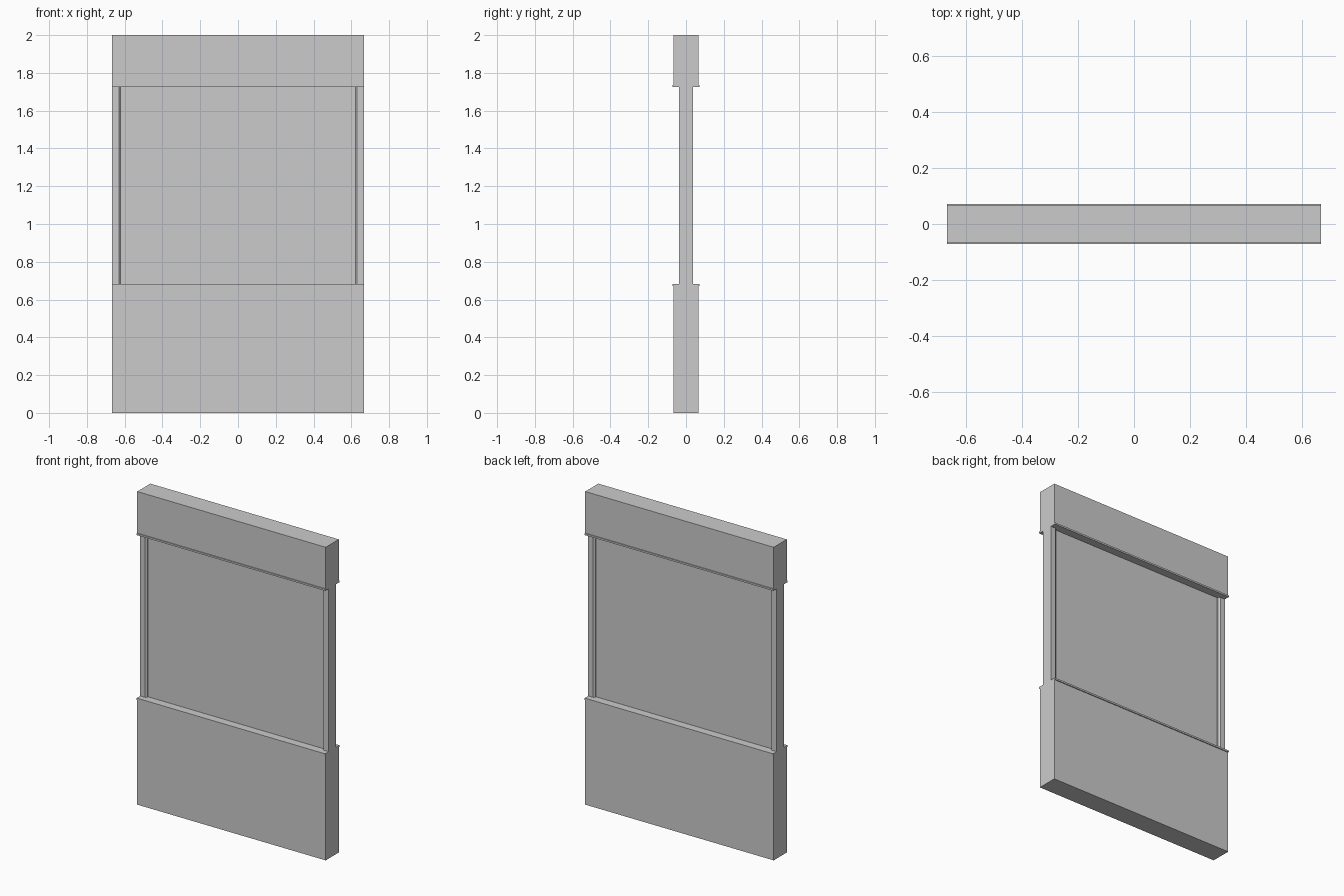
import bpy, bmesh

if "Cube" in bpy.data.objects:
    bpy.data.objects.remove(bpy.data.objects["Cube"])

HALF = 0.666              # half width of the panel
SILL, HEAD = 0.683, 1.724  # opening bottom and top


def extrude_profile(name, points, start, end, axis):
    """Prism from a 2D profile: axis 'x' uses (y, z) points, axis 'z' uses (x, y)."""
    bm = bmesh.new()
    place = (lambda p, t: (t, p[0], p[1])) if axis == 'x' else (lambda p, t: (p[0], p[1], t))
    a = [bm.verts.new(place(p, start)) for p in points]
    b = [bm.verts.new(place(p, end)) for p in points]
    n = len(points)
    bm.faces.new(a)
    bm.faces.new(b[::-1])
    for i in range(n):
        j = (i + 1) % n
        bm.faces.new((a[i], a[j], b[j], b[i]))
    bmesh.ops.recalc_face_normals(bm, faces=bm.faces)
    mesh = bpy.data.meshes.new(name)
    bm.to_mesh(mesh)
    bm.free()
    obj = bpy.data.objects.new(name, mesh)
    bpy.context.collection.objects.link(obj)
    return obj


def slab(name, half_depth, z0, z1):
    d = half_depth
    return extrude_profile(name, [(-d, z0), (d, z0), (d, z1), (-d, z1)], -HALF, HALF, 'x')


# Solid wall below and above the opening
slab("lower_wall", 0.066, 0.0, SILL - 0.011)
slab("upper_wall", 0.066, HEAD + 0.011, 2.0)

# Thin overhanging trims at sill and head
slab("sill_trim", 0.072, SILL - 0.011, SILL)
slab("head_trim", 0.072, HEAD, HEAD + 0.011)

# Pane, seated into the walls at top and bottom
slab("window_pane", 0.02, 0.638, 1.768)

# Side posts with a chamfered inner lip
post_profile = [(HALF, -0.036), (HALF, 0.036), (0.631, 0.036),
                (0.621, 0.026), (0.621, -0.026), (0.631, -0.036)]
post = extrude_profile("side_posts", post_profile, SILL, HEAD, 'z')
mirror = post.modifiers.new("mirror", 'MIRROR')
mirror.use_axis = (True, False, False)
